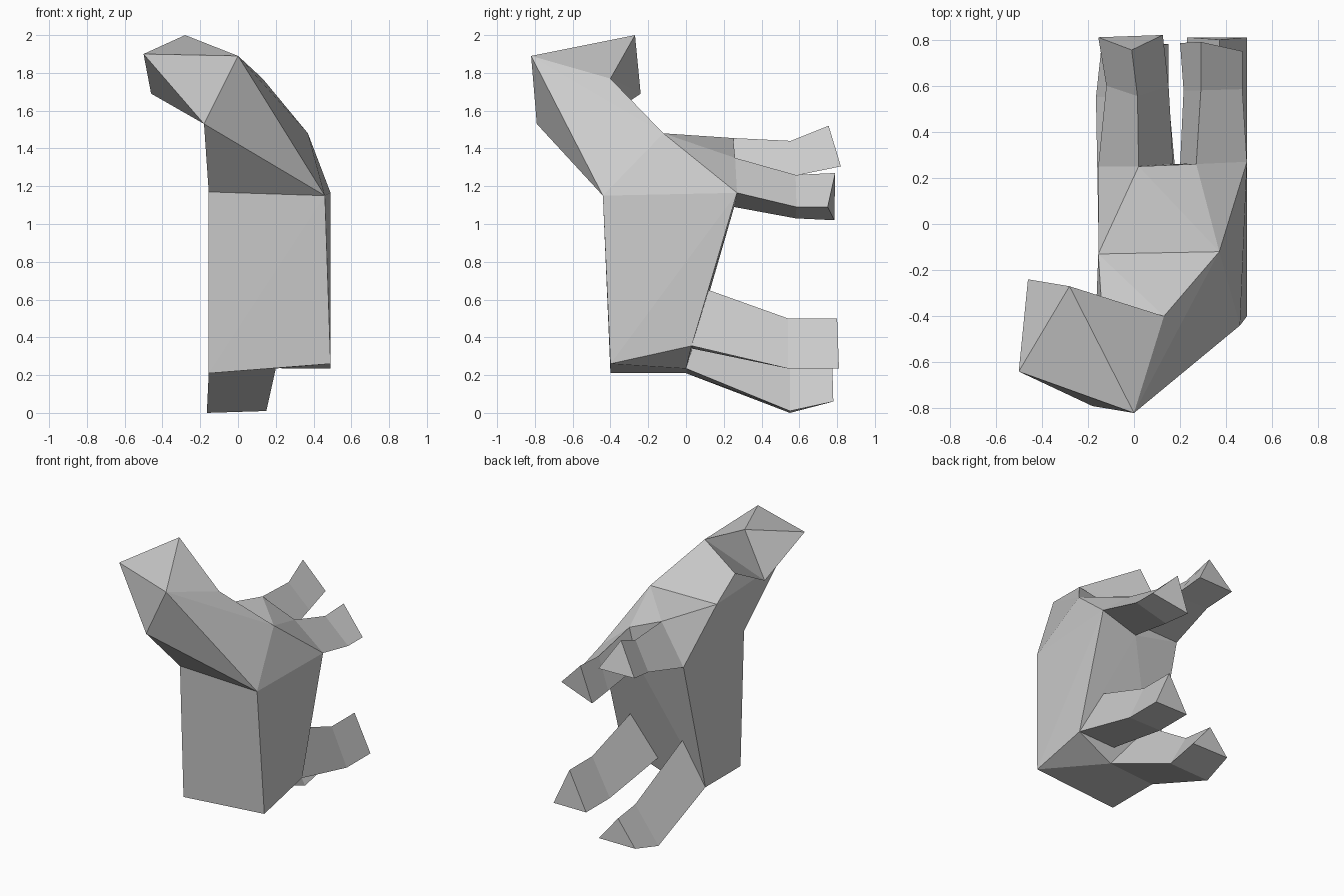
import bpy
import bmesh

if "Cube" in bpy.data.objects:
    bpy.data.objects.remove(bpy.data.objects["Cube"])


def finish(name, bm):
    bmesh.ops.recalc_face_normals(bm, faces=bm.faces[:])
    mesh = bpy.data.meshes.new(name)
    bm.to_mesh(mesh)
    bm.free()
    obj = bpy.data.objects.new(name, mesh)
    bpy.context.collection.objects.link(obj)
    return obj


def hull(name, points):
    """Faceted solid wrapped tightly around a few corner points."""
    bm = bmesh.new()
    for p in points:
        bm.verts.new(p)
    res = bmesh.ops.convex_hull(bm, input=bm.verts[:])
    loose = [v for v in bm.verts if not v.link_faces]
    bmesh.ops.delete(bm, geom=loose, context='VERTS')
    return finish(name, bm)


def limb(name, rings):
    """Three-sided limb lofted through base, joint and tip sections."""
    bm = bmesh.new()
    loops = [[bm.verts.new(p) for p in ring] for ring in rings]
    for a, b in zip(loops, loops[1:]):
        for i in range(3):
            j = (i + 1) % 3
            bm.faces.new((a[i], a[j], b[j], b[i]))
    bm.faces.new(loops[0][::-1])
    bm.faces.new(loops[-1])
    return finish(name, bm)


# Shared corners: chest ring and neck ring
chest = [(-.155, -.44, 1.17), (.46, -.44, 1.15), (.37, -.12, 1.48), (-.155, -.13, 1.48)]
nape = [(-.18, -.79, 1.53), (0, -.82, 1.89), (.13, -.40, 1.77), (-.14, -.36, 1.61)]

# Shoulder and hip corners shared between torso and limbs
shoulder_l = [(-.155, .25, 1.17), (.17, .255, 1.17), (.02, .25, 1.455)]
shoulder_r = [(.49, .27, 1.165), (.2, .255, 1.09), (.27, .26, 1.35)]
hip_l = [(-.155, 0, .21), (.2, 0, .235), (-.04, .09, .56)]
hip_r = [(.49, .03, .355), (.2, .035, .34), (.36, .12, .65)]

# Torso
hull("torso", chest + shoulder_l + shoulder_r + hip_l[:2] + hip_r[:1]
     + [(-.155, -.40, .21), (.49, -.40, .26)])

# Neck
hull("neck", chest + nape)

# Head, turned to the side
hull("head", nape + [(-.50, -.64, 1.90), (-.46, -.24, 1.69), (-.28, -.27, 2.0)])

# Upper limbs
limb("upper_limb_left", [
    shoulder_l,
    [(-.12, .60, 1.26), (.15, .60, 1.26), (.015, .555, 1.44)],
    [(-.155, .81, 1.305), (.125, .82, 1.305), (-.01, .755, 1.52)]])
limb("upper_limb_right", [
    shoulder_r,
    [(.47, .585, 1.09), (.215, .58, 1.03), (.29, .58, 1.26)],
    [(.47, .75, 1.09), (.20, .785, 1.02), (.29, .79, 1.27)]])

# Lower limbs
limb("lower_limb_left", [
    hip_l,
    [(-.165, .55, 0), (.15, .55, .01), (.02, .55, .25)],
    [(-.14, .78, .06), (.15, .78, .06), (0, .775, .24)]])
limb("lower_limb_right", [
    hip_r,
    [(.49, .54, .235), (.23, .54, .235), (.37, .54, .50)],
    [(.49, .81, .235), (.23, .81, .235), (.37, .80, .50)]])
